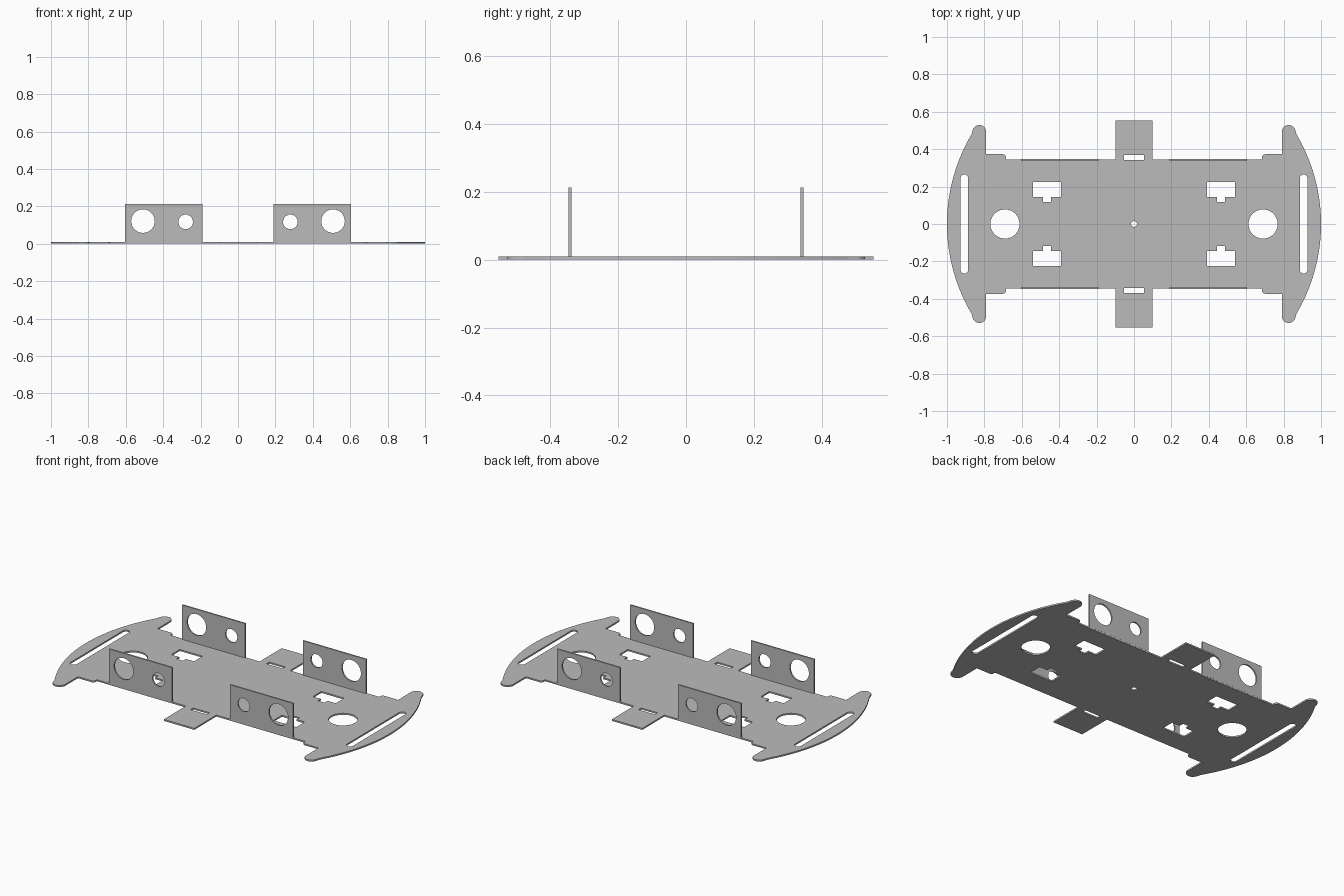
import bpy, bmesh
from math import sin, cos, pi, radians, asin
from mathutils import Matrix, Vector

cube = bpy.data.objects.get("Cube")
if cube:
    bpy.data.objects.remove(cube, do_unlink=True)

THICK = 0.009

grey = bpy.data.materials.new("plain_grey")
grey.use_nodes = True
GREY = (0.5, 0.5, 0.5, 1)
grey.diffuse_color = GREY
grey.node_tree.nodes["Principled BSDF"].inputs["Base Color"].default_value = GREY


def arc(cx, cy, r, start, end, n):
    angles = [radians(start + (end - start) * i / n) for i in range(n + 1)]
    return [(cx + r * cos(a), cy + r * sin(a)) for a in angles]


def circle(cx, cy, r, n=48):
    return arc(cx, cy, r, 0, 360, n)[:-1]


def rect(x0, y0, x1, y1):
    return [(x0, y0), (x1, y0), (x1, y1), (x0, y1)]


def mirror(loop, sx, sy):
    return [(x * sx, y * sy) for x, y in loop]


def sheet(name, loops, matrix):
    """Cut a flat sheet: the first loop is the outline, the others are holes."""
    curve = bpy.data.curves.new(name, "CURVE")
    curve.dimensions = "2D"
    curve.fill_mode = "BOTH"
    curve.extrude = THICK / 2
    for loop in loops:
        spline = curve.splines.new("POLY")
        spline.points.add(len(loop) - 1)
        for point, (x, y) in zip(spline.points, loop):
            point.co = (x, y, 0, 1)
        spline.use_cyclic_u = True
    temp = bpy.data.objects.new(name + "_profile", curve)
    mesh = bpy.data.meshes.new_from_object(temp)
    bpy.data.objects.remove(temp)
    bpy.data.curves.remove(curve)

    # Weld the caps to the rims and place the sheet
    bm = bmesh.new()
    bm.from_mesh(mesh)
    bmesh.ops.remove_doubles(bm, verts=bm.verts, dist=0.0002)
    bmesh.ops.transform(bm, matrix=matrix, verts=bm.verts)
    bmesh.ops.recalc_face_normals(bm, faces=bm.faces)
    for face in bm.faces:
        face.smooth = False
    bm.to_mesh(mesh)
    bm.free()
    mesh.name = name
    mesh.materials.clear()
    mesh.materials.append(grey)
    obj = bpy.data.objects.new(name, mesh)
    bpy.context.collection.objects.link(obj)
    return obj


# Base plate outline: one quarter, from the side tab to the bumper end
bow = 0.94
quarter = [(0.1, 0.553), (0.1, 0.346), (0.685, 0.346)]
quarter += arc(0.7, 0.358, 0.015, 180, 90, 5)
quarter += [(0.79, 0.373)]
quarter += arc(0.827, 0.492, 0.037, 180, 25, 12)
tip = 30.5
quarter += arc(1 - bow, 0, bow, tip, 1, 24)
outline = (quarter + mirror(quarter, 1, -1)[::-1]
           + mirror(quarter, -1, -1) + mirror(quarter, -1, 1)[::-1])

# Holes in the base plate
holes = [circle(0, 0, 0.016, 24)]
t_slot = [(0.39, 0.225), (0.39, 0.145), (0.443, 0.145), (0.443, 0.117),
          (0.487, 0.117), (0.487, 0.145), (0.54, 0.145), (0.54, 0.225)]
long_slot = arc(0.907, 0.245, 0.02, 0, 180, 12) + arc(0.907, -0.245, 0.02, 180, 360, 12)
for sx in (1, -1):
    holes.append(circle(0.69 * sx, 0, 0.078))
    holes.append(mirror(long_slot, sx, 1))
    holes.append(rect(-0.053, 0.343 * sx, 0.053, 0.369 * sx))
    for sy in (1, -1):
        holes.append(mirror(t_slot, sx, sy))

sheet("base_plate", [outline] + holes, Matrix.Translation((0, 0, THICK / 2)))

# Four upright motor brackets, each with a large and a small hole
bracket = [rect(0.19, THICK, 0.603, 0.213),
           circle(0.508, 0.121, 0.063), circle(0.28, 0.117, 0.039)]
for side, sx in (("left", 1), ("right", -1)):
    for end, sy in (("front", -1), ("back", 1)):
        place = Matrix.Translation((0, 0.342 * sy, 0)) @ Matrix.Rotation(pi / 2, 4, "X")
        sheet(f"motor_bracket_{end}_{side}", [mirror(l, sx, 1) for l in bracket], place)
